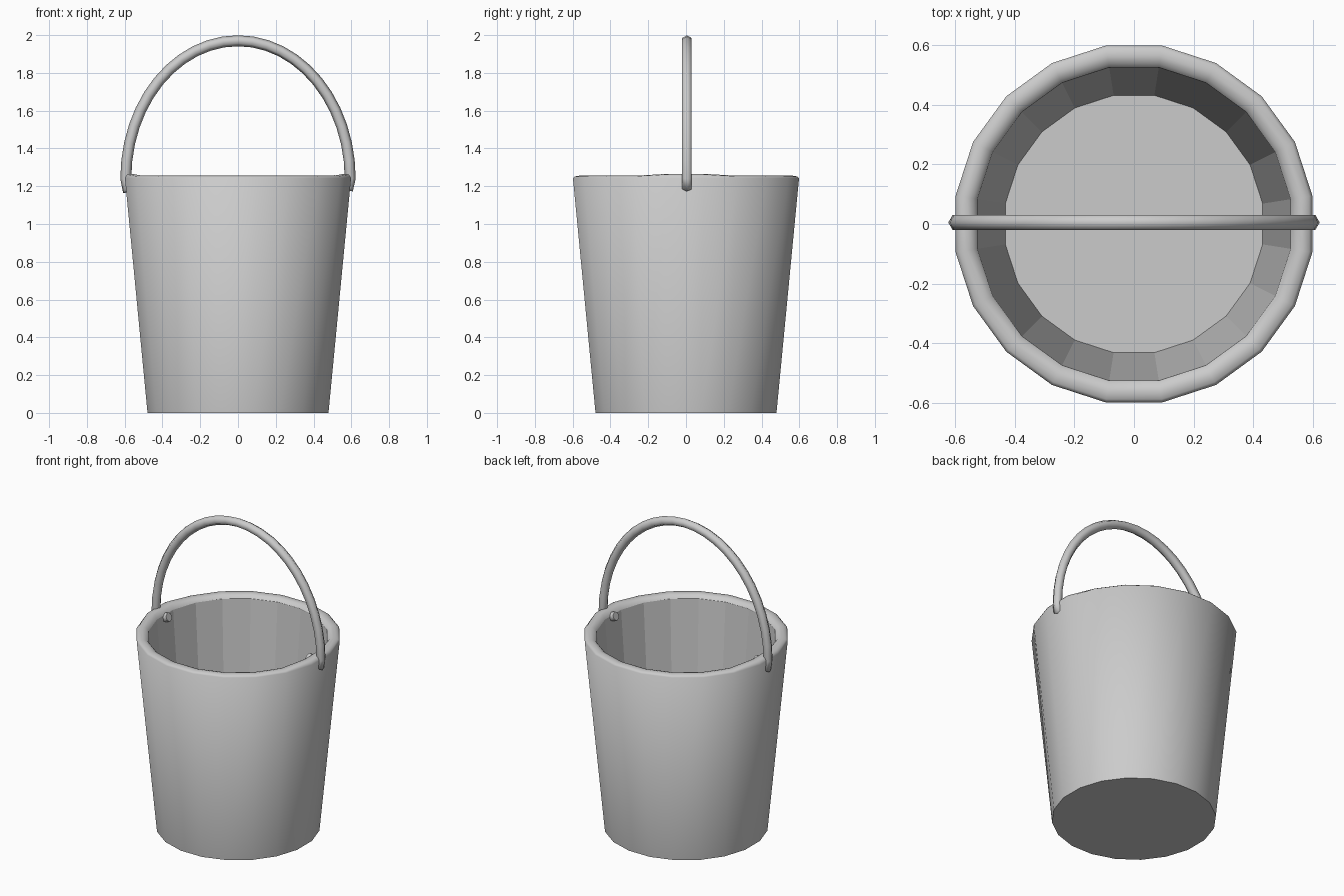
import bpy, bmesh, math
from mathutils import Vector

if "Cube" in bpy.data.objects:
    bpy.data.objects.remove(bpy.data.objects["Cube"])


def finish(name, bm):
    bmesh.ops.recalc_face_normals(bm, faces=bm.faces)
    mesh = bpy.data.meshes.new(name)
    bm.to_mesh(mesh)
    bm.free()
    obj = bpy.data.objects.new(name, mesh)
    bpy.context.collection.objects.link(obj)
    return obj


def skin(bm, rings, smooth_bands):
    """Bridge successive vertex rings and cap both ends."""
    n = len(rings[0])
    for i, (a, b) in enumerate(zip(rings, rings[1:])):
        for k in range(n):
            f = bm.faces.new((a[k], a[(k + 1) % n], b[(k + 1) % n], b[k]))
            f.smooth = i in smooth_bands
    bm.faces.new(rings[0])
    bm.faces.new(rings[-1])


# Bucket body: 20-sided tapered shell, rounded rim, flat inner faces and floor
SIDES = 20
profile = [(0.485, 0.0), (0.606, 1.243), (0.595, 1.252), (0.57, 1.256),
           (0.546, 1.250), (0.532, 1.232), (0.437, 0.05)]
bm = bmesh.new()
rings = []
for i, (r, z) in enumerate(profile):
    ring = []
    for k in range(SIDES):
        a = math.radians(9) + math.tau * k / SIDES
        # rim swells slightly where the handle is hooked in
        swell = 0.01 if 2 <= i <= 4 and abs(math.sin(a)) < 0.2 else 0
        ring.append(bm.verts.new((r * math.cos(a), r * math.sin(a), z + swell)))
    rings.append(ring)
skin(bm, rings, range(5))
finish("bucket_body", bm)

# Handle: six-sided rod, half-ellipse arch with hooked ends through the wall
hook = [(-0.50, 1.222), (-0.55, 1.203), (-0.592, 1.187)]
arch = [(-0.594 * math.cos(math.pi * i / 24), 1.24 + 0.73 * math.sin(math.pi * i / 24))
        for i in range(25)]
path = hook + arch + [(-x, z + 0.01) for x, z in reversed(hook)]
path = [Vector((x, 0.005, z)) for x, z in path]
bm = bmesh.new()
rings = []
for i, p in enumerate(path):
    before = (p - path[max(i - 1, 0)]).normalized()
    after = (path[min(i + 1, len(path) - 1)] - p).normalized()
    t = (before + after).normalized()
    normal = Vector((-t.z, 0, t.x))
    rings.append([bm.verts.new(p + 0.029 * (normal * math.cos(a) + Vector((0, math.sin(a), 0))))
                  for a in (math.tau * k / 6 for k in range(6))])
skin(bm, rings, range(len(rings)))
finish("handle", bm)
